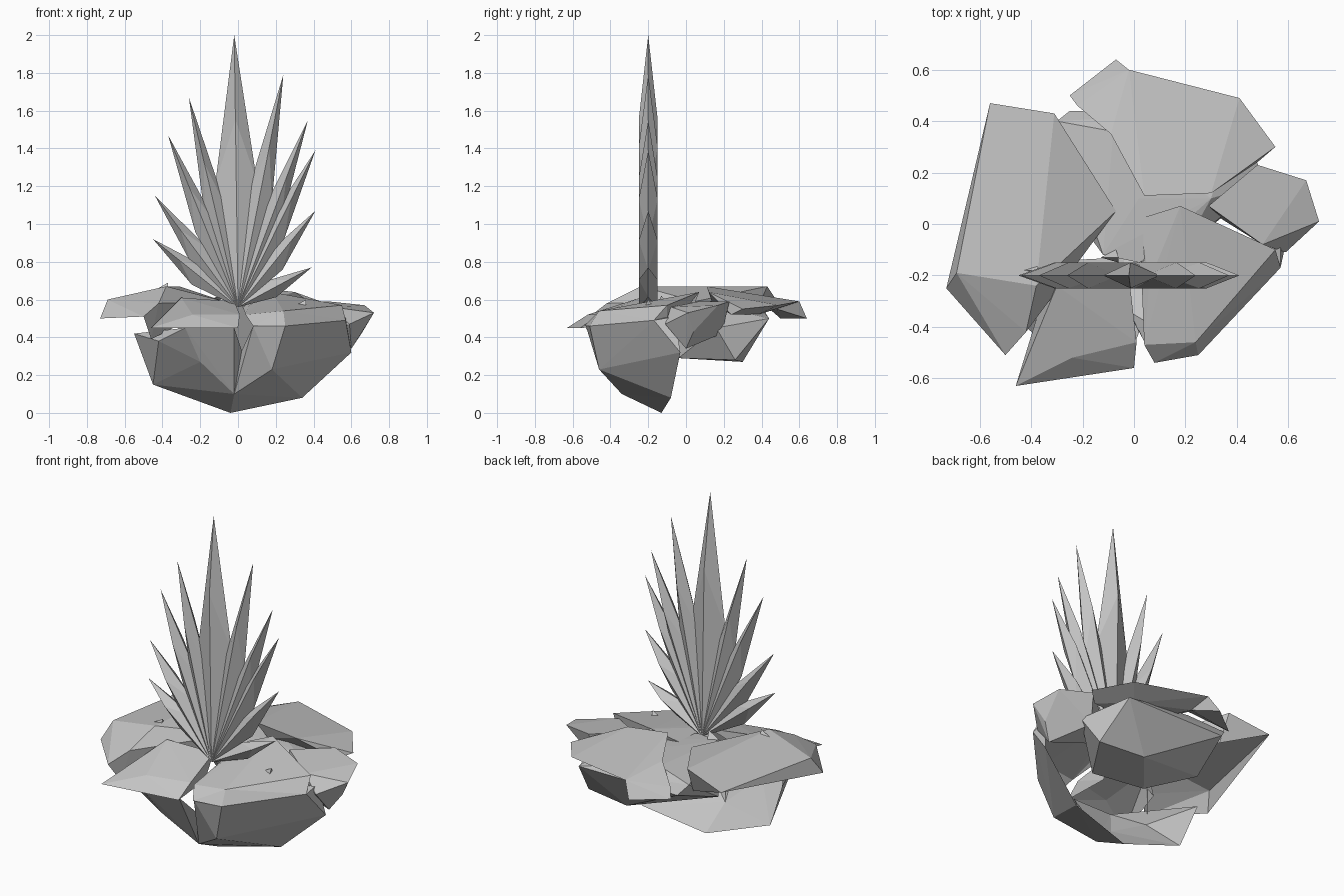
import bpy
import bmesh
from mathutils import Vector

default_cube = bpy.data.objects.get("Cube")
if default_cube:
    bpy.data.objects.remove(default_cube, do_unlink=True)

# One plain stone colour for everything
stone = bpy.data.materials.new("grey_stone")
stone.use_nodes = True
stone.diffuse_color = (0.55, 0.55, 0.55, 1)
stone.node_tree.nodes["Principled BSDF"].inputs["Base Color"].default_value = stone.diffuse_color

UNDERSIDE = Vector((0, 0, -1))


def faceted_solid(name, corners, open_toward=None, unit=0.01):
    """Make a flat shaded convex rock from its corners, left open on one side if asked."""
    mesh = bpy.data.meshes.new(name)
    bm = bmesh.new()
    for corner in corners:
        bm.verts.new(Vector(corner) * unit)
    bmesh.ops.convex_hull(bm, input=bm.verts[:])
    loose = [vert for vert in bm.verts if not vert.link_faces]
    bmesh.ops.delete(bm, geom=loose, context="VERTS")
    bmesh.ops.recalc_face_normals(bm, faces=bm.faces[:])
    if open_toward:
        opening = [face for face in bm.faces if face.normal.dot(open_toward) > 0.4]
        bmesh.ops.delete(bm, geom=opening, context="FACES")
    bmesh.ops.dissolve_limit(bm, angle_limit=0.03, verts=bm.verts[:], edges=bm.edges[:])
    bm.to_mesh(mesh)
    bm.free()
    mesh.materials.append(stone)
    solid = bpy.data.objects.new(name, mesh)
    bpy.context.collection.objects.link(solid)
    return solid


def crystal(name, tip_x, tip_z, half_width):
    """Make a blade: flat ridges front and back, pointed sides and a sharp tip."""
    base = Vector((0, -20, 56))
    tip = Vector((tip_x, -20, tip_z))
    along = tip - base
    across = Vector((along.z, 0, -along.x)).normalized() * half_width
    depth = Vector((0, 5, 0))
    waist = base + along * 0.46
    shoulder = base + along * 0.69
    corners = [tip]
    for side in (-1, 1):
        corners.append(base + depth * side)
        corners.append(waist + across * side)
        corners.append(shoulder + depth * side)
    return faceted_solid(name, corners)


# Hollow bowl under the front: two shells open to the back, split by a crevice
faceted_solid("bowl_shell_right", [
    (-4, -13, 0), (-45, -15, 15), (-2, -34, 10), (-20, -43, 27),
    (-55, -12, 42), (-42, -40, 38), (-28, -53, 45), (-2, -53, 45), (2, -42, 33),
], Vector((0.5, 0.7, 0.5)))
faceted_solid("bowl_shell_left", [
    (-4, -13, 0), (34, -8, 8), (-2, -34, 10), (18, -46, 23), (2, -42, 33),
    (8, -53, 46), (25, -51, 46), (57, -17, 49), (60, -3, 32), (57, -6, 51),
], Vector((-0.5, 0.7, 0.5)))

# Core joining the slabs at the middle and back
faceted_solid("rock_core", [
    (-6, 1, 29), (26, -4, 29), (46, 26, 28), (18, 30, 27), (-32, 15, 40),
    (-25, 44, 50), (40, 44, 50), (51, 16, 45), (-30, 40, 56), (-8, 36, 60),
    (2, 10, 59), (30, 10, 58), (-12, -12, 58), (2, -15, 57), (20, -8, 55),
])

# Broad slab on the -x side, with a steep outer rim
faceted_solid("side_slab", [
    (-56, 47, 61), (-31, 43, 67), (-7, 5, 59), (-38, -24, 67),
    (-69, -19, 60), (-73, -25, 50), (-50, -51, 51), (-46, -44, 39),
    (-42, -42, 58), (-52, 36, 55), (-30, 36, 51), (-14, 4, 50), (-40, -25, 45),
], UNDERSIDE)

# Pair of slabs along the front
faceted_solid("front_slab", [
    (-46, -63, 45), (-24, -57, 45), (0, -56, 45), (1, -46, 52),
    (-24, -52, 52), (-36, -42, 53), (-30, -24, 61), (-2, -20, 59),
    (-22, -44, 42), (-34, -24, 46), (-2, -28, 46),
], UNDERSIDE)
faceted_solid("front_corner_slab", [
    (4, -47, 52), (8, -54, 46), (25, -51, 46), (24, -46, 54),
    (57, -17, 49), (55, -10, 57), (18, 7, 64), (2, 2, 58),
    (6, -22, 57), (8, -44, 45), (50, -10, 42), (12, 0, 46),
], UNDERSIDE)

# Block on the +x side
faceted_solid("side_block", [
    (29, 7, 59), (48, 23, 59), (67, 17, 57), (72, 1, 53), (59, -11, 47),
    (50, -8, 56), (66, 4, 43), (60, 0, 34), (46, 19, 42), (34, 2, 42),
])

# Thin plate overhanging the back, and its turned down corner
faceted_solid("back_slab", [
    (4, 11, 67), (30, 12, 64), (55, 30, 55), (41, 49, 57), (-2, 60, 59),
    (-9, 35, 63), (10, 14, 58), (48, 24, 52), (32, 38, 52), (0, 48, 55),
])
faceted_solid("back_corner", [
    (-2, 60, 59), (-7, 64, 50), (-25, 50, 50), (-9, 35, 63),
    (-22, 46, 55), (0, 48, 55),
])

# Loose chips lying on the rock
for number, (x, y, z) in enumerate([(33, -20, 56), (-40, -18, 65), (-9, -13, 58)]):
    faceted_solid(f"stone_chip_{number}", [
        (x - 4, y, z), (x + 3, y - 2, z), (x + 2, y + 3, z), (x + 3, y, z + 4),
    ])

# Fan of crystals: tip position across, tip height, half width
fan = [
    (-45, 92, 6), (-44, 115, 6), (-37, 147, 6), (-26, 167, 6), (-2, 200, 11),
    (24, 179, 7), (37, 155, 6), (41, 139, 6), (41, 107, 6), (39, 77, 5),
]
for number, (tip_x, tip_z, half_width) in enumerate(fan):
    crystal(f"crystal_{number}", tip_x, tip_z, half_width)
